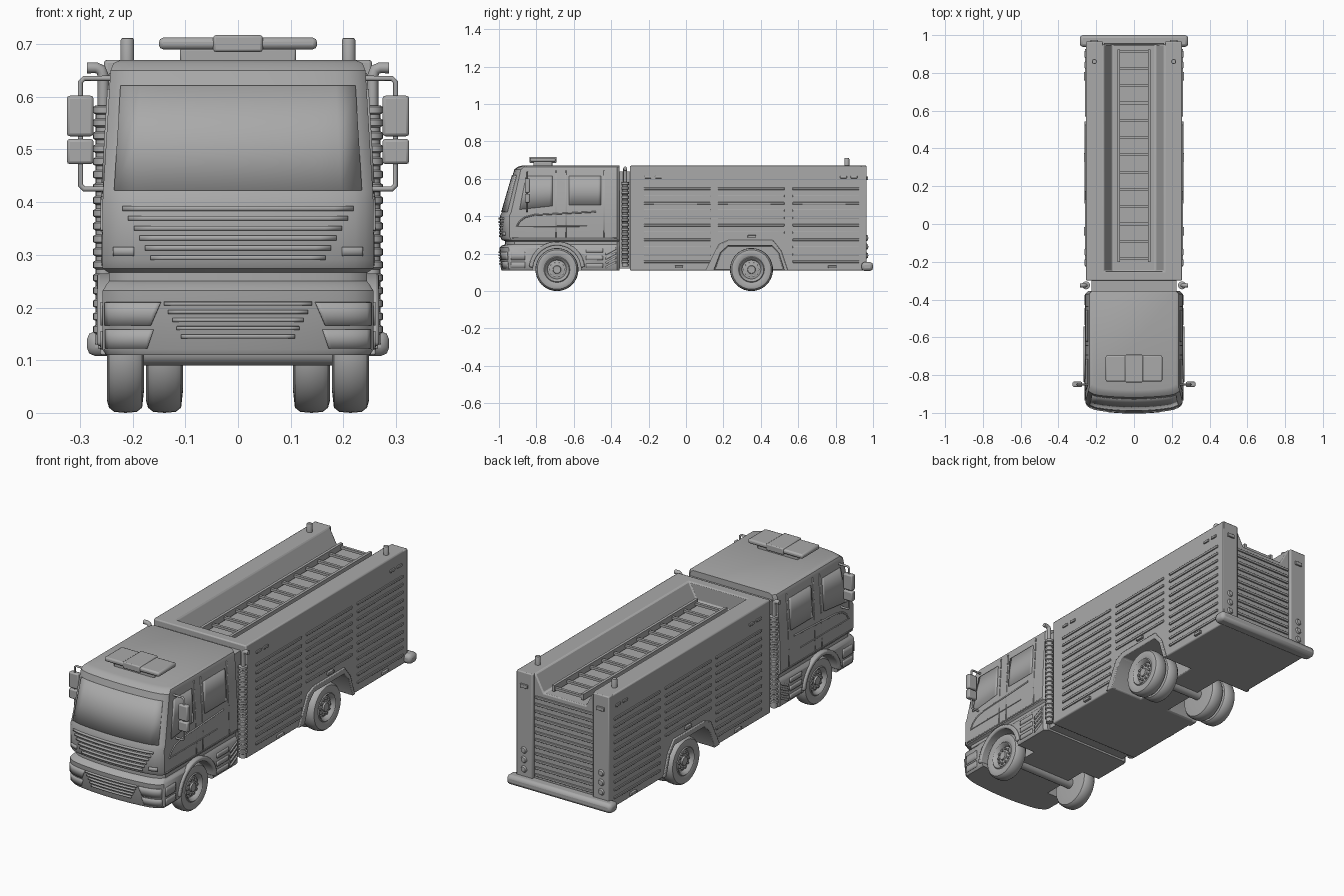
import bpy, bmesh, math
from mathutils import Vector

default_cube = bpy.data.objects.get("Cube")
if default_cube:
    bpy.data.objects.remove(default_cube)

GREY = (0.4, 0.4, 0.4, 1)
paint = bpy.data.materials.new("plain grey")
paint.use_nodes = True
paint.diffuse_color = GREY
paint.node_tree.nodes["Principled BSDF"].inputs["Base Color"].default_value = GREY
made = []


def finish(name, bm, bevel=0, mirror=False):
    """Turn a bmesh into a grey object with optional bevel and mirror."""
    bmesh.ops.recalc_face_normals(bm, faces=bm.faces)
    mesh = bpy.data.meshes.new(name)
    bm.to_mesh(mesh)
    bm.free()
    ob = bpy.data.objects.new(name, mesh)
    bpy.context.collection.objects.link(ob)
    mesh.materials.append(paint)
    if bevel:
        mod = ob.modifiers.new("soft edges", "BEVEL")
        mod.width, mod.segments, mod.limit_method = bevel, 2, "ANGLE"
    if mirror:
        ob.modifiers.new("other side", "MIRROR")
    made.append(ob)
    return ob


def boxes(name, corners, bevel=0, mirror=False):
    """One object from (low corner, high corner) pairs."""
    bm = bmesh.new()
    for lo, hi in corners:
        lo, hi = Vector(lo), Vector(hi)
        cube = bmesh.ops.create_cube(bm, size=1)["verts"]
        for v in cube:
            v.co = (lo + hi) / 2 + v.co * (hi - lo)
    return finish(name, bm, bevel, mirror)


def prism(name, outline, axis, lo, hi, bevel=0, mirror=False):
    """Extrude a 2D outline along an axis; outline is (y,z) for x, (x,z) for y."""
    bm = bmesh.new()
    place = (lambda a, b, d: (d, a, b)) if axis == "x" else (lambda a, b, d: (a, d, b))
    ends = [[bm.verts.new(place(a, b, d)) for a, b in outline] for d in (lo, hi)]
    for ring in ends:
        bm.faces.new(ring)
    for i in range(len(outline)):
        j = (i + 1) % len(outline)
        bm.faces.new((ends[0][i], ends[0][j], ends[1][j], ends[1][i]))
    return finish(name, bm, bevel, mirror)


def lathe(name, profile, axis, centre, mirror=False, sides=32):
    """Spin (radius, distance) points round an axis through the centre."""
    bm = bmesh.new()
    place = (lambda r, d: (d, r, 0)) if axis == "x" else ((lambda r, d: (r, 0, d)) if axis == "z" else (lambda r, d: (r, d, 0)))
    vs = [bm.verts.new(place(r, d)) for r, d in profile]
    edges = [bm.edges.new(pair) for pair in zip(vs, vs[1:])]
    turn = {"x": (1, 0, 0), "y": (0, 1, 0), "z": (0, 0, 1)}[axis]
    bmesh.ops.spin(bm, geom=vs + edges, axis=turn, cent=(0, 0, 0), angle=math.tau, steps=sides)
    bmesh.ops.remove_doubles(bm, verts=bm.verts, dist=0.0001)
    bmesh.ops.translate(bm, verts=bm.verts, vec=centre)
    return finish(name, bm, 0, mirror)


def tube(name, points, radius):
    """Round rod along a path, made on both sides."""
    for side, label in ((1, "left_"), (-1, "right_")):
        curve = bpy.data.curves.new(label + name, "CURVE")
        curve.dimensions, curve.bevel_depth, curve.use_fill_caps = "3D", radius, True
        line = curve.splines.new("POLY")
        line.points.add(len(points) - 1)
        for p, (x, y, z) in zip(line.points, points):
            p.co = (side * x, y, z, 1)
        curve.materials.append(paint)
        bpy.context.collection.objects.link(bpy.data.objects.new(label + name, curve))


def cut(target, cutter):
    """Subtract the cutter, then discard it."""
    cutter.hide_render = True
    mod = target.modifiers.new("cut", "BOOLEAN")
    mod.operation, mod.object, mod.solver = "DIFFERENCE", cutter, "EXACT"
    bpy.context.view_layer.objects.active = target
    bpy.ops.object.modifier_apply(modifier=mod.name)
    made.remove(cutter)
    bpy.data.objects.remove(cutter)


# Cab shell: rows of height, half width, front centre y, bow of the front
ROWS = [(.11, .25, -.985, .05), (.12, .257, -.99, .05), (.232, .257, -.998, .05), (.243, .25, -.985, .05),
        (.25, .245, -.968, .05), (.266, .245, -.968, .05), (.274, .257, -.985, .05), (.29, .258, -.993, .05),
        (.40, .257, -.995, .05), (.42, .256, -.985, .05), (.65, .242, -.918, .035), (.664, .236, -.9, .035),
        (.67, .222, -.88, .035)]


def row_at(z):
    for a, b in zip(ROWS, ROWS[1:]):
        if z <= b[0]:
            t = (z - a[0]) / (b[0] - a[0])
            return [p + (q - p) * t for p, q in zip(a, b)]
    return ROWS[-1]


def cab_front(x, z):
    _, w, y, bow = row_at(z)
    t = min(1, abs(x / w))
    return (x, y + bow * (t ** 2 + t ** 12) / 2, z)


def cab_side(y, z):
    return (row_at(z)[1], y, z)


BACK = -.355
bm = bmesh.new()
rings = []
for z, w, _, _ in ROWS:
    ring = [cab_front(w * math.sin(math.radians(a)), z) for a in range(-90, 91, 10)]
    ring += [(w, BACK - .015, z), (w - .015, BACK, z), (.015 - w, BACK, z), (-w, BACK - .015, z)]
    rings.append([bm.verts.new(p) for p in ring])
for low, high in zip(rings, rings[1:]):
    for i in range(len(low)):
        j = (i + 1) % len(low)
        bm.faces.new((low[i], low[j], high[j], high[i]))
bm.faces.new(rings[0])
bm.faces.new(rings[-1])
cab = finish("cab", bm)


def panels(name, surface, quads, thick=.008, mirror=False, steps=12):
    """Thin plates that follow a cab surface; corners go round the quad."""
    bm = bmesh.new()
    for quad in quads:
        a, b, c, d = map(Vector, quad)
        grid = [[bm.verts.new(surface(*(a.lerp(b, i / steps).lerp(d.lerp(c, i / steps), k / 2))))
                 for i in range(steps + 1)] for k in range(3)]
        for k in range(2):
            for i in range(steps):
                bm.faces.new((grid[k][i], grid[k][i + 1], grid[k + 1][i + 1], grid[k + 1][i]))
    ob = finish(name, bm)
    mod = ob.modifiers.new("thickness", "SOLIDIFY")
    mod.thickness, mod.offset = thick, 0
    if mirror:
        ob.modifiers.new("other side", "MIRROR")


def bars(rows, height):
    return [((-w, z), (w, z), (w, z + height), (-w, z + height)) for z, w in rows]


def rect(a, b, lo, hi):
    return ((a, lo), (b, lo), (b, hi), (a, hi))


# Front details
panels("windscreen", cab_front, [((-.234, .422), (.234, .422), (.222, .62), (-.222, .62))])
panels("upper_grille", cab_front, bars([(.29 + .0187 * i, .165 + .0105 * i) for i in range(6)], .009), .014)
panels("lower_grille", cab_front, bars([(.142 + .0155 * i, .108 + .008 * i) for i in range(5)], .007), .014)
panels("front_markers", cab_front, [rect(.197, .234, .298, .315)], .014, True)
panels("headlights", cab_front, [((.165, .166), (.25, .166), (.25, .21), (.146, .21))], .01, True)
panels("fog_lights", cab_front, [((.172, .122), (.25, .122), (.25, .158), (.16, .158))], .006, True)

# Cab side details
panels("front_door_window", cab_side, [((-.89, .436), (-.715, .455), (-.715, .615), (-.855, .615))], .008, True)
panels("rear_door_window", cab_side, [rect(-.625, -.455, .46, .615)], .008, True)
seams = [rect(y, y + .005, .28, .645) for y in (-.697, -.645, -.44)]
panels("door_seams", cab_side, seams + [rect(-.93, -.37, .28, .286)], .005, True)
panels("side_headlights", cab_side, [rect(-.935, -.86, .166, .21), rect(-.935, -.86, .122, .155)], .008, True)
panels("cab_steps", cab_side, [rect(-.535, -.445, z, z + .022) for z in (.125, .165, .205)], .01, True)
hatch = [((-.43, z), (-.375, z + .028), (-.375, z + .04), (-.43, z + .012)) for z in (.12, .144, .168, .192)]
panels("hazard_stripes", cab_side, hatch, .008, True)
sweep = [(-.905, .345), (-.89, .372), (-.86, .395), (-.81, .407), (-.48, .424)]
tube("upper_sweep_line", [cab_side(*p) for p in sweep], .004)
tube("lower_sweep_line", [cab_side(*p) for p in ((-.905, .345), (-.53, .347))], .003)

# Front wheel arches
FRONT, REAR, AXLE = -.69, .35, .115


def arc(radius, angles):
    return [(FRONT + radius * math.cos(math.radians(a)), AXLE + radius * math.sin(math.radians(a))) for a in angles]


for side in (1, -1):
    cut(cab, prism("arch_cutter", arc(.13, range(0, 360, 10)), "x", side * .15, side * .3))
prism("front_fenders", arc(.15, range(5, 176, 10)) + arc(.128, range(175, 4, -10)), "x", .2, .268, .006, True)

# Roof light bar
boxes("light_bar_base", [((-.11, -.815, .665), (.11, -.715, .692))], .004)
boxes("light_bar", [((-.15, -.834, .69), (.15, -.696, .712))], .008)
boxes("light_bar_centre", [((-.047, -.838, .685), (.047, -.692, .717))], .005)

# Mirrors and their arms
boxes("mirrors", [((.274, -.862, .525), (.325, -.835, .602)), ((.274, -.862, .472), (.325, -.835, .52))], .006, True)
tube("mirror_arm", [(.24, -.85, .635), (.292, -.85, .635), (.299, -.85, .628), (.299, -.85, .432),
                    (.292, -.85, .425), (.25, -.85, .425)], .005)

# Equipment body with sloping ladder trough and rear wheel wells
body = boxes("equipment_body", [((-.254, -.3, .11), (.254, .95, .67))])
top_slope = [(-.17, .69), (-.16, .67), (-.115, .585), (.115, .585), (.16, .67), (.17, .69)]
cut(body, prism("trough_cutter", top_slope, "y", -.25, 1.1))
well = [(.15, .11), (.185, .205), (.225, .243), (.46, .243), (.495, .205), (.525, .11)]
for side in (1, -1):
    cut(body, prism("well_cutter", [(.15, .05)] + well + [(.525, .05)], "x", side * .085, side * .3))
bevel = body.modifiers.new("soft edges", "BEVEL")
bevel.width, bevel.segments, bevel.limit_method = .006, 2, "ANGLE"
flare = [(.545, .11), (.51, .215), (.465, .272), (.225, .272), (.175, .25), (.105, .11)]
prism("rear_wheel_flares", well + flare, "x", .235, .262, .004, True)
boxes("cab_body_link", [((-.225, -.37, .12), (.225, -.29, .64))])

# Side shutters, low shutter over the rear wheel
slats = []
for start, count in ((-.225, 11), (.17, 7), (.57, 11)):
    slats += [((.25, start, .541 - .039 * i), (.26, start + .356, .553 - .039 * i)) for i in range(count)]
boxes("side_shutter_slats", slats, .002, True)
lamps = [((.25, y, .603), (.261, y + .036, .615)) for y in (-.222, -.166, .824, .88)]
lamps += [((.25, y, z), (.266, y + .045, z + .014)) for y, z in ((-.06, .122), (.33, .285), (.76, .122))]
boxes("side_marker_lamps", lamps, .002, True)

# Rear end
boxes("rear_pillars", [((.165, .93, .13), (.254, .966, .67))], .005, True)
boxes("rear_shutter_slats", [((-.16, .94, .165 + .035 * i), (.16, .957, .177 + .035 * i)) for i in range(12)], .002)
boxes("rear_bumper", [((-.287, .938, .108), (.287, 1, .155))], .016)
boxes("rear_markers", [((.19, .96, .594), (.23, .974, .612))], .002, True)
for z in (.19, .237, .284):
    lathe("tail_lamp", [(0, .975), (.012, .973), (.017, .965), (.017, .95)], "y", (.212, 0, z), True, 16)
lathe("beacons", [(0, .712), (.011, .711), (.013, .707), (.013, .66)], "z", (.21, .86, 0), True, 20)

# Ladder lying in the trough
rungs = [((-.08, -.19 + .0915 * i, .602), (.08, -.176 + .0915 * i, .614)) for i in range(13)]
rails = [((x, -.2, .595), (x + .014, .925, .625)) for x in (-.087, .073)]
boxes("ladder", rungs + rails)

# Ribbed exhaust stacks with bent tips
ribs = [(0, .13), (.017, .13)]
for i in range(18):
    ribs += [(r, .15 + .0245 * i + step) for r, step in ((.016, 0), (.021, .003), (.021, .014), (.016, .017))]
lathe("exhaust_ribs", ribs + [(0, ribs[-1][1])], "z", (.254, -.325, 0), True, 20)
tube("exhaust_tip", [(.256, -.325, .55), (.256, -.325, .64), (.26, -.325, .651), (.269, -.325, .655),
                     (.287, -.325, .655)], .0105)

# Wheels: single in front, twin at the rear
tyre = [(0, .238), (.02, .24), (.022, .232), (.05, .226), (.057, .24), (.065, .246), (.069, .242), (.09, .249),
        (.105, .245), (.113, .235), (.115, .213), (.113, .192), (.105, .182), (.07, .178), (0, .18)]
for name, y, shift in (("front_wheels", FRONT, 0), ("rear_outer_wheels", REAR, 0), ("rear_inner_wheels", REAR, -.074)):
    lathe(name, tyre, "x", (shift, y, AXLE), True, 40)
for y in (FRONT, REAR):
    for i in range(10):
        a = math.tau * i / 10
        spot = (0, y + .037 * math.cos(a), AXLE + .037 * math.sin(a))
        lathe("wheel_bolt", [(0, .237), (.006, .236), (.006, .225)], "x", spot, True, 8)
    lathe("axle", [(0, -.2), (.025, -.2), (.025, .2), (0, .2)], "x", (0, y, AXLE), False, 16)

# Smooth shading that keeps hard edges
bpy.ops.object.select_all(action="DESELECT")
for ob in made:
    ob.select_set(True)
bpy.context.view_layer.objects.active = cab
bpy.ops.object.shade_smooth_by_angle(angle=math.radians(35))
